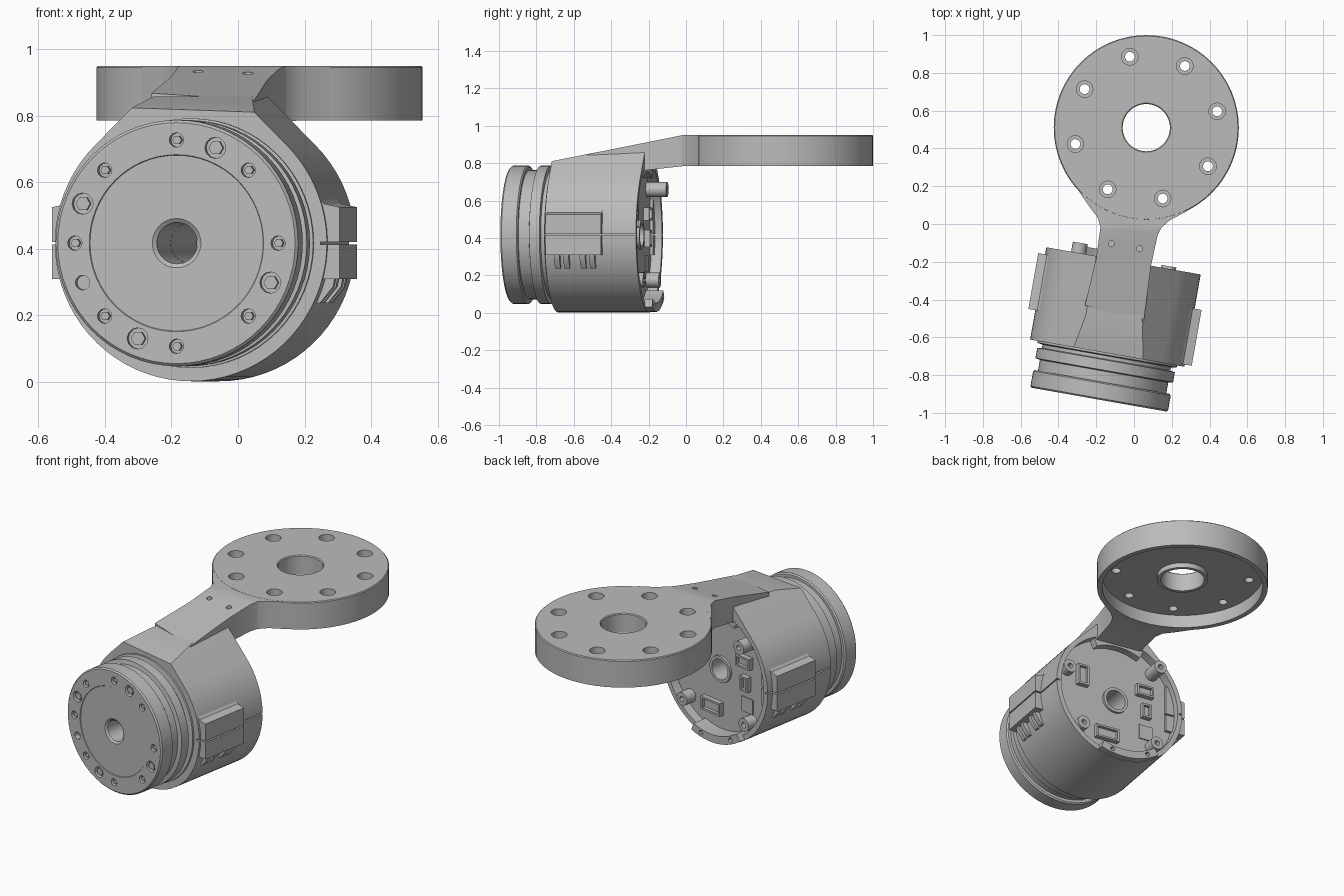
import bpy, bmesh, math
from mathutils import Matrix, Vector

cube = bpy.data.objects.get("Cube")
if cube:
    bpy.data.objects.remove(cube, do_unlink=True)

grey = bpy.data.materials.new("machined grey")
grey.use_nodes = True
GREY = (0.5, 0.5, 0.5, 1)
grey.diffuse_color = GREY
for node in grey.node_tree.nodes:
    if node.type == 'BSDF_PRINCIPLED':
        node.inputs["Base Color"].default_value = GREY

# Motor frame: across, height and depth back from the front face
MOTOR = Matrix.Translation((-0.185, -0.93, 0.417)) @ Matrix.Rotation(math.radians(-10), 4, 'Z')
PLATE = Vector((0.065, 0.51, 0))
parts = []


def motor(p, q, d):
    return MOTOR @ Vector((p, d, q))


def upright(p, q, d):
    return Vector((p, q, d))


def polar(r, deg, cx=0, cy=0):
    a = math.radians(deg)
    return (cx + r * math.cos(a), cy + r * math.sin(a))


def circle(r, cx=0, cy=0, n=16):
    return [polar(r, 360 * i / n, cx, cy) for i in range(n)]


def rect(x0, x1, y0, y1):
    return [(x0, y0), (x1, y0), (x1, y1), (x0, y1)]


def finish(name, bm):
    bmesh.ops.recalc_face_normals(bm, faces=bm.faces[:])
    mesh = bpy.data.meshes.new(name)
    bm.to_mesh(mesh)
    bm.free()
    mesh.materials.append(grey)
    ob = bpy.data.objects.new(name, mesh)
    bpy.context.collection.objects.link(ob)
    parts.append(ob)
    return ob


def add_prism(bm, pts, d0, d1, place):
    low = [bm.verts.new(place(p, q, d0)) for p, q in pts]
    high = [bm.verts.new(place(p, q, d1)) for p, q in pts]
    bm.faces.new(low[::-1])
    bm.faces.new(high)
    for i in range(len(pts)):
        j = (i + 1) % len(pts)
        bm.faces.new((low[i], low[j], high[j], high[i]))


def prisms(name, items, place=motor):
    bm = bmesh.new()
    for pts, d0, d1 in items:
        add_prism(bm, pts, d0, d1, place)
    return finish(name, bm)


def lathe(name, profile, place, centre=(0, 0), n=64):
    bm = bmesh.new()
    rings = [[bm.verts.new(place(*polar(r, 360 * i / n, *centre), d)) for i in range(n)]
             for r, d in profile]
    for a, b in zip(rings, rings[1:] + rings[:1]):
        for i in range(n):
            j = (i + 1) % n
            bm.faces.new((a[i], a[j], b[j], b[i]))
    return finish(name, bm)


def cut(ob, items, place=motor):
    cutter = prisms("cutter", items, place)
    parts.remove(cutter)
    cutter.hide_render = True
    mod = ob.modifiers.new("cut", 'BOOLEAN')
    mod.operation, mod.solver, mod.object = 'DIFFERENCE', 'EXACT', cutter
    graph = bpy.context.evaluated_depsgraph_get()
    mesh = bpy.data.meshes.new_from_object(ob.evaluated_get(graph))
    ob.modifiers.clear()
    ob.data = mesh
    bpy.data.objects.remove(cutter, do_unlink=True)


# Front flange, neck and second collar
hub = lathe("output_flange", [
    (0.062, 0.27), (0.062, 0.012), (0.074, 0.003), (0.264, 0.003), (0.266, 0),
    (0.362, 0), (0.37, 0.008), (0.37, 0.088), (0.362, 0.095), (0.345, 0.095),
    (0.345, 0.153), (0.37, 0.158), (0.37, 0.213), (0.345, 0.217), (0.345, 0.235),
    (0.375, 0.24), (0.375, 0.27)], motor)
BOLT_R = 0.31
small = [45 * i for i in range(8)] + [202.5]
large = [67.5, 157.5, 247.5, 337.5]
cut(hub, [(circle(0.022, *polar(BOLT_R, a), 12), -0.02, 0.03) for a in small]
    + [(circle(0.032, *polar(BOLT_R, a), 12), -0.02, 0.025) for a in large])
prisms("flange_screws",
       [(circle(0.014, *polar(BOLT_R, a), 6), 0.008, 0.035) for a in small[:8]]
       + [(circle(0.022, *polar(BOLT_R, a), 6), 0.006, 0.03) for a in large])

# Round housing with tangent shoulders rising to the arm
bm = bmesh.new()
outline = [polar(0.415, 135 + 270 * i / 56) for i in range(57)]
add_prism(bm, outline + [(0.147, 0.44), (-0.147, 0.44)], 0.25, 0.746, motor)
cutting = bmesh.ops.bisect_plane(bm, geom=bm.verts[:] + bm.edges[:] + bm.faces[:],
                                 plane_co=(0, -0.72, 0.81), plane_no=(0, -0.2, 1),
                                 clear_outer=True)
rim_edges = [e for e in cutting["geom_cut"] if isinstance(e, bmesh.types.BMEdge)]
bmesh.ops.holes_fill(bm, edges=rim_edges)
housing = finish("motor_housing", bm)
cut(housing, [(circle(0.385, n=64), 0.69, 0.9)])
cut(housing, [(circle(0.062, n=24), 0.2, 0.8)])
cut(housing, [(rect(s * 0.395, s * 0.5, -0.004, 0.004), 0.2, 0.8) for s in (-1, 1)])

# Side clamps, one further back than the other, with tabs beneath
for side, start, name in ((1, 0.262, "left_clamp"), (-1, 0.408, "right_clamp")):
    def flip(pts):
        return [(side * p, q) for p, q in pts]
    upper = flip([(0.33, 0.004), (0.452, 0.004), (0.452, 0.108), (0.405, 0.118),
                  (0.345, 0.185), (0.33, 0.185)])
    lower = flip(rect(0.33, 0.452, -0.108, -0.004))
    tab = flip([(0.33, -0.1), (0.43, -0.1), (0.425, -0.13), (0.385, -0.18), (0.33, -0.18)])
    prisms(name, [(upper, start, start + 0.3), (lower, start, start + 0.3)])
    prisms(name + "_tabs", [(tab, start + o, start + o + 0.03) for o in (0.04, 0.09, 0.18, 0.23)])

# Back cover: ring round the bore, mounting posts and lower lug
lathe("bore_ring", [(0.062, 0.68), (0.062, 0.705), (0.08, 0.705), (0.08, 0.68)], motor, n=24)
for angle, end in ((135, 0.8), (225, 0.76), (315, 0.76), (20, 0.74)):
    lathe("cover_post", [(0.016, 0.68), (0.016, end), (0.04, end), (0.04, 0.68)],
          motor, polar(0.342, angle), 20)
arc = [235 + 5 * i for i in range(12)]
lug = prisms("lower_lug", [([polar(0.412, a) for a in arc]
                            + [polar(0.365, a) for a in arc[::-1]], 0.69, 0.785)])
cut(lug, [(circle(0.014, *polar(0.388, a), 12), 0.74, 0.8) for a in (245, 280)])
arc = [65 + 5 * i for i in range(11)]
prisms("upper_bracket", [([polar(0.395, a) for a in arc]
                          + [polar(0.335, a) for a in arc[::-1]], 0.68, 0.735)])

# Electrical sockets on the back cover
sockets = [(-0.19, 0.11, 0.055, 0.035), (-0.2, -0.02, 0.03, 0.045),
           (0.22, 0.1, 0.035, 0.065), (0.06, -0.24, 0.075, 0.04)]
for x, y, w, h in sockets:
    socket = prisms("socket", [(rect(x - w, x + w, y - h, y + h), 0.68, 0.72)])
    cut(socket, [(rect(x - w + 0.012, x + w - 0.012, y - h + 0.012, y + h - 0.012), 0.7, 0.8)])
prisms("cover_label_plate", [(rect(-0.25, -0.16, -0.2, -0.11), 0.685, 0.697)])

# Sloping arm flaring into the mounting plate
left = [(-0.29, 0.17), (-0.235, 0.09), (-0.19, 0.03), (-0.178, -0.02),
        (-0.2, -0.18), (-0.26, -0.43)]
right = [(0.05, -0.53), (0.09, -0.22), (0.125, -0.06), (0.145, -0.02),
         (0.19, 0.02), (0.28, 0.068)]
inner = [polar(0.475, 296 - 6 * i, PLATE.x, PLATE.y) for i in range(13)]
bm = bmesh.new()
add_prism(bm, left + right + inner, 0, 1, upright)
bmesh.ops.bisect_plane(bm, geom=bm.verts[:] + bm.edges[:] + bm.faces[:],
                       plane_co=(0, -0.021, 0), plane_no=(0, 1, 0))
for v in bm.verts:
    if v.co.z > 0.5:
        v.co.z = min(0.9495, 0.9535 + 0.2 * v.co.y)
    else:
        v.co.z = 0.7855 + 0.11 * min(0, v.co.y)
arm = finish("arm", bm)
cut(arm, [(circle(0.016, -0.12, -0.105, 12), 0.88, 1),
          (circle(0.016, 0.03, -0.13, 12), 0.88, 1)], upright)

# Hollow round mounting plate with counterbored holes
plate = lathe("mounting_plate", [
    (0.125, 0.945), (0.13, 0.95), (0.485, 0.95), (0.49, 0.945), (0.49, 0.785),
    (0.46, 0.785), (0.46, 0.865), (0.145, 0.865), (0.145, 0.835), (0.125, 0.835)],
    upright, (PLATE.x, PLATE.y))
spots = [polar(0.385, 13 + 45 * i, PLATE.x, PLATE.y) for i in range(8)]
cut(plate, [(circle(0.044, *s), 0.9, 1) for s in spots], upright)
cut(plate, [(circle(0.026, *s), 0.8, 1) for s in spots], upright)

# Smooth rounds, sharp edges
bpy.ops.object.select_all(action='DESELECT')
for ob in parts:
    ob.select_set(True)
bpy.context.view_layer.objects.active = parts[0]
bpy.ops.object.shade_smooth_by_angle(angle=math.radians(30))
